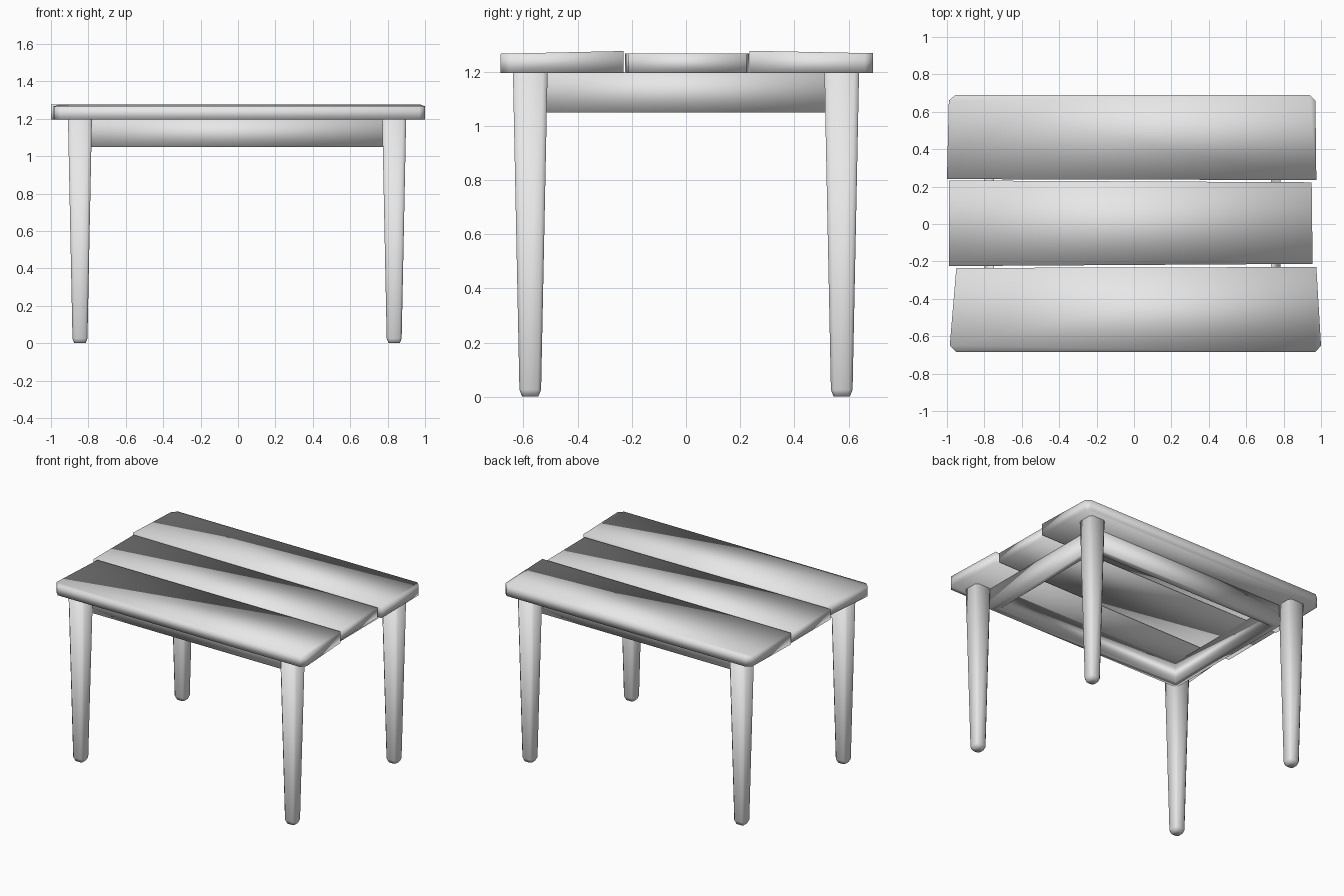
import bpy, bmesh
from mathutils import Vector

cube = bpy.data.objects.get("Cube")
if cube:
    bpy.data.objects.remove(cube, do_unlink=True)

grey = bpy.data.materials.new("light_grey")
grey.use_nodes = True
colour = (0.8, 0.8, 0.8, 1)
grey.diffuse_color = colour
grey.node_tree.nodes["Principled BSDF"].inputs["Base Color"].default_value = colour


def finish(name, bm):
    """Turn a bmesh into a fully smooth grey object."""
    bmesh.ops.recalc_face_normals(bm, faces=bm.faces[:])
    for face in bm.faces:
        face.smooth = True
    mesh = bpy.data.meshes.new(name)
    bm.to_mesh(mesh)
    bm.free()
    mesh.materials.append(grey)
    obj = bpy.data.objects.new(name, mesh)
    bpy.context.collection.objects.link(obj)
    return obj


def loft(bm, rings):
    """Skin matching rings of points and cap both ends."""
    loops = [[bm.verts.new(p) for p in ring] for ring in rings]
    for low, high in zip(loops, loops[1:]):
        for i in range(len(low)):
            j = (i + 1) % len(low)
            bm.faces.new((low[i], low[j], high[j], high[i]))
    bm.faces.new(loops[0][::-1])
    bm.faces.new(loops[-1])


def plank(name, outline, top):
    """Board from a plan outline; top(y) gives the upper height."""
    bm = bmesh.new()
    loft(bm, [[(x, y, 1.195) for x, y in outline],
              [(x, y, top(y)) for x, y in outline]])
    finish(name, bm)


def chamfered_square(cx, cy, half, cut, z):
    inner = half - cut
    plan = [(-inner, -half), (inner, -half), (half, -inner), (half, inner),
            (inner, half), (-inner, half), (-half, inner), (-half, -inner)]
    return [(cx + x, cy + y, z) for x, y in plan]


# Table top: three slightly irregular boards, outer corners clipped
plank("front_plank",
      [(-0.95, -0.685), (0.97, -0.685), (1.0, -0.65), (0.975, -0.23),
       (-0.95, -0.235), (-0.985, -0.65)],
      lambda y: 1.266 + 0.01 * (y + 0.685) / 0.45)
plank("middle_plank",
      [(-0.99, -0.225), (0.955, -0.213), (0.95, 0.223), (-0.99, 0.233)],
      lambda y: 1.267)
plank("back_plank",
      [(-1.0, 0.24), (0.975, 0.235), (0.97, 0.66), (0.94, 0.69),
       (-0.955, 0.69), (-0.99, 0.66)],
      lambda y: 1.277 - 0.009 * (y - 0.235) / 0.45)

# Tapered legs with clipped edges and narrowed feet
for side, sx in (("left", 1), ("right", -1)):
    for end, sy in (("front", -1), ("back", 1)):
        bm = bmesh.new()
        cx = 0.84 * sx - 0.005
        cy = 0.575 * sy
        loft(bm, [chamfered_square(cx, cy, 0.03, 0.01, 0.0),
                  chamfered_square(cx, cy, 0.04, 0.012, 0.025),
                  chamfered_square(cx, cy, 0.064, 0.017, 1.2)])
        finish(f"{end}_{side}_leg", bm)

# Apron: one mitred rectangular frame under the boards
bm = bmesh.new()


def rectangle(hx, hy, z):
    return [bm.verts.new((sx * hx - 0.008, sy * hy, z))
            for sx, sy in ((-1, -1), (1, -1), (1, 1), (-1, 1))]


section = [rectangle(0.79, 0.525, 1.05), rectangle(0.79, 0.525, 1.197),
           rectangle(0.74, 0.475, 1.197), rectangle(0.74, 0.475, 1.05)]
for k in range(4):
    a, b = section[k], section[(k + 1) % 4]
    for i in range(4):
        j = (i + 1) % 4
        bm.faces.new((a[i], a[j], b[j], b[i]))
finish("apron_frame", bm)
